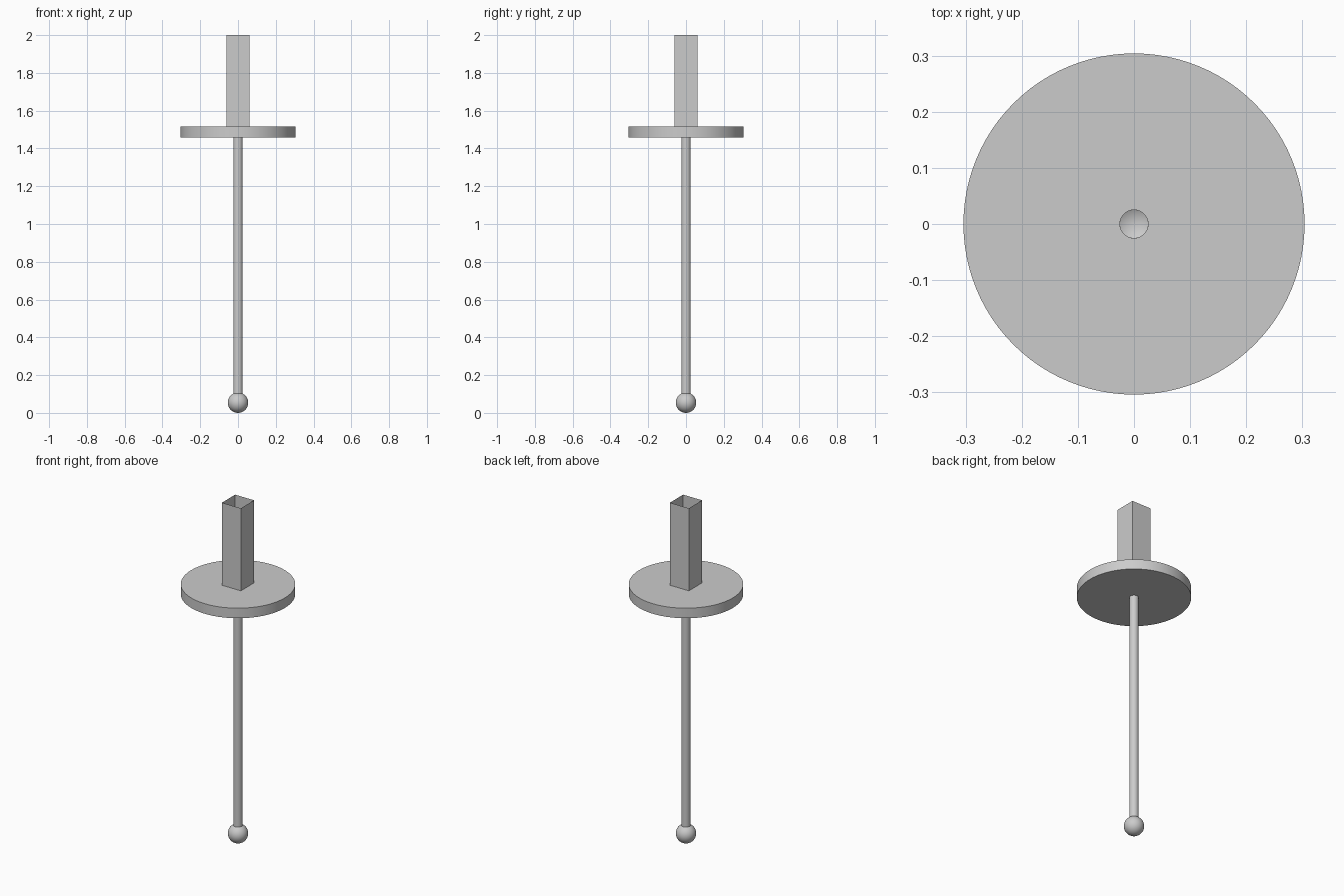
import bpy, bmesh, math

if "Cube" in bpy.data.objects:
    bpy.data.objects.remove(bpy.data.objects["Cube"])

grey = bpy.data.materials.new("plain grey")
grey.diffuse_color = (0.6, 0.6, 0.6, 1)
grey.use_nodes = True
grey.node_tree.nodes["Principled BSDF"].inputs["Base Color"].default_value = grey.diffuse_color

BALL_R, ROD_R, DISC_R, TUBE_HALF = 0.054, 0.025, 0.304, 0.0615
DISC_BOTTOM, DISC_TOP, TOP = 1.457, 1.516, 2.0
open_angle = math.asin(ROD_R / BALL_R)
JOINT_Z = BALL_R + BALL_R * math.cos(open_angle)


def lathe(name, profile, sides, turn=0.0):
    """Revolve a (radius, height) profile, listed upwards on its outside, about z."""
    bm = bmesh.new()
    rings = []
    for r, z in profile:
        if r < 1e-6:
            rings.append([bm.verts.new((0, 0, z))] * sides)
        else:
            angles = [turn + math.tau * i / sides for i in range(sides)]
            rings.append([bm.verts.new((r * math.cos(a), r * math.sin(a), z)) for a in angles])
    for low, high in zip(rings, rings[1:]):
        for i in range(sides):
            j = (i + 1) % sides
            corners = list(dict.fromkeys((low[i], low[j], high[j], high[i])))
            bm.faces.new(corners)
    mesh = bpy.data.meshes.new(name)
    bm.to_mesh(mesh)
    bm.free()
    mesh.materials.append(grey)
    obj = bpy.data.objects.new(name, mesh)
    bpy.context.collection.objects.link(obj)
    bpy.ops.object.select_all(action='DESELECT')
    obj.select_set(True)
    bpy.context.view_layer.objects.active = obj
    bpy.ops.object.shade_smooth_by_angle(angle=math.radians(30))
    return obj


# Ball at the foot, open on top where the hollow rod joins
steps = 24
arc = [math.pi + (open_angle - math.pi) * i / steps for i in range(steps + 1)]
lathe("ball", [(BALL_R * math.sin(a), BALL_R + BALL_R * math.cos(a)) for a in arc], 48)

# Thin hollow rod, which also lines the hole through the disc
lathe("rod", [(ROD_R, JOINT_Z), (ROD_R, DISC_TOP)], 48)

# Round disc with a central hole
lathe("disc", [(ROD_R, DISC_BOTTOM), (DISC_R, DISC_BOTTOM),
               (DISC_R, DISC_TOP), (ROD_R, DISC_TOP)], 96)

# Open square tube on top of the disc
corner = TUBE_HALF * math.sqrt(2)
lathe("square_tube", [(corner, DISC_TOP), (corner, TOP)], 4, math.pi / 4)
